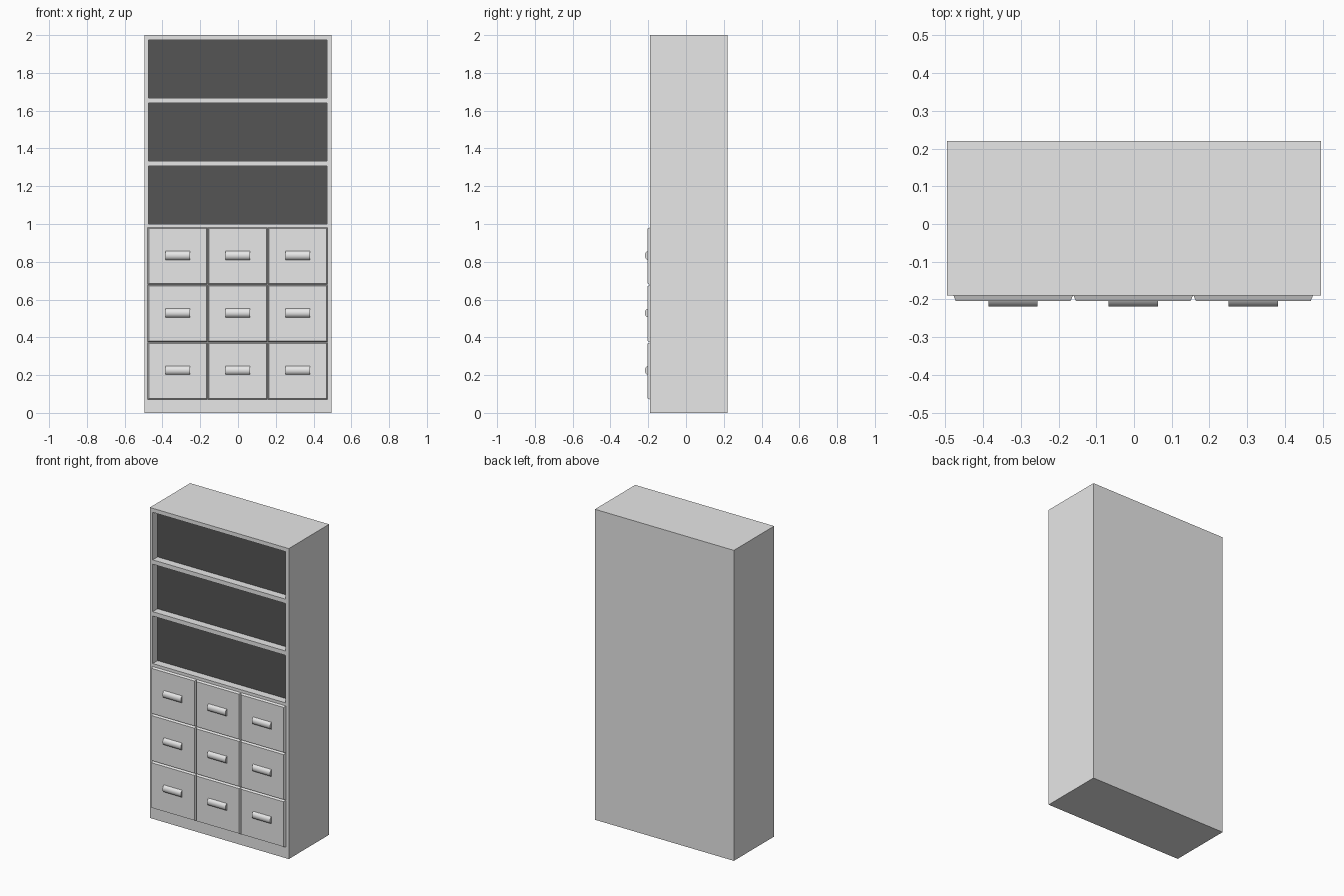
import bpy
import bmesh

if "Cube" in bpy.data.objects:
    bpy.data.objects.remove(bpy.data.objects["Cube"], do_unlink=True)


def make_material(name, value):
    mat = bpy.data.materials.new(name)
    mat.use_nodes = True
    colour = (value, value, value, 1)
    mat.diffuse_color = colour
    mat.node_tree.nodes["Principled BSDF"].inputs["Base Color"].default_value = colour
    return mat


grey = make_material("light grey", 0.8)
dark = make_material("dark grey", 0.09)


def finish(name, bm, materials):
    bmesh.ops.recalc_face_normals(bm, faces=bm.faces[:])
    mesh = bpy.data.meshes.new(name)
    bm.to_mesh(mesh)
    bm.free()
    for mat in materials:
        mesh.materials.append(mat)
    obj = bpy.data.objects.new(name, mesh)
    bpy.context.collection.objects.link(obj)
    return obj


FRONT, BACK = -0.19, 0.22

# Cabinet body: a gridded front with three dark-backed shelf recesses
xs = [-0.495, -0.475, 0.472, 0.495]
zs = [0, 1.0, 1.306, 1.334, 1.64, 1.668, 1.974, 2.0]
bm = bmesh.new()
grid = [[bm.verts.new((x, FRONT, z)) for x in xs] for z in zs]
recesses = []
for row in range(len(zs) - 1):
    for col in range(len(xs) - 1):
        face = bm.faces.new((grid[row][col], grid[row][col + 1],
                             grid[row + 1][col + 1], grid[row + 1][col]))
        if col == 1 and row % 2 == 1:
            recesses.append(face)
rim = [e for e in bm.edges if e.is_boundary]
sides = bmesh.ops.extrude_edge_only(bm, edges=rim)["geom"]
bmesh.ops.translate(bm, vec=(0, BACK - FRONT, 0),
                    verts=[v for v in sides if isinstance(v, bmesh.types.BMVert)])
bmesh.ops.holes_fill(bm, edges=[e for e in bm.edges if e.is_boundary])
for face in recesses:
    face.material_index = 1
    rim = bmesh.ops.extrude_face_region(bm, geom=[face])["geom"]
    bmesh.ops.translate(bm, vec=(0, 0.05, 0),
                        verts=[v for v in rim if isinstance(v, bmesh.types.BMVert)])
    bmesh.ops.delete(bm, geom=[face], context="FACES_ONLY")
# only the panels at the back of each recess stay dark
bm.normal_update()
for face in bm.faces:
    deep = all(FRONT + 0.04 < v.co.y < FRONT + 0.06 for v in face.verts)
    face.material_index = 1 if deep else 0
finish("cabinet_body", bm, [grey, dark])


def drawer_front(name, x, z):
    """Bevelled slab, narrower at the front."""
    bm = bmesh.new()
    bmesh.ops.create_cube(bm, size=1)
    for v in bm.verts:
        inset = 0.006 if v.co.y < 0 else 0
        v.co = (x + v.co.x * 2 * (0.158 - inset),
                FRONT - (0.014 if v.co.y < 0 else 0),
                z + v.co.z * 2 * (0.151 - inset))
    finish(name, bm, [grey])


def handle(name, x, z):
    """Rounded bar swept across the drawer."""
    profile = [(-0.204, -0.023), (-0.212, -0.018), (-0.218, -0.007),
               (-0.218, 0.007), (-0.212, 0.018), (-0.204, 0.023)]
    bm = bmesh.new()
    end = bm.faces.new([bm.verts.new((x - 0.065, y, z + h)) for y, h in profile])
    swept = bmesh.ops.extrude_face_region(bm, geom=[end])["geom"]
    bmesh.ops.translate(bm, vec=(0.13, 0, 0),
                        verts=[v for v in swept if isinstance(v, bmesh.types.BMVert)])
    obj = finish(name, bm, [grey])
    bpy.ops.object.select_all(action="DESELECT")
    obj.select_set(True)
    bpy.context.view_layer.objects.active = obj
    bpy.ops.object.shade_smooth_by_angle(angle=1.0)


# Three by three drawers with handles
for row, level in enumerate(("lower", "middle", "upper")):
    for col, side in enumerate(("right", "centre", "left")):
        x = -0.002 + (col - 1) * 0.318
        z = 0.222 + row * 0.304
        drawer_front(f"{level}_{side}_drawer", x, z)
        handle(f"{level}_{side}_handle", x, z + 0.003)
